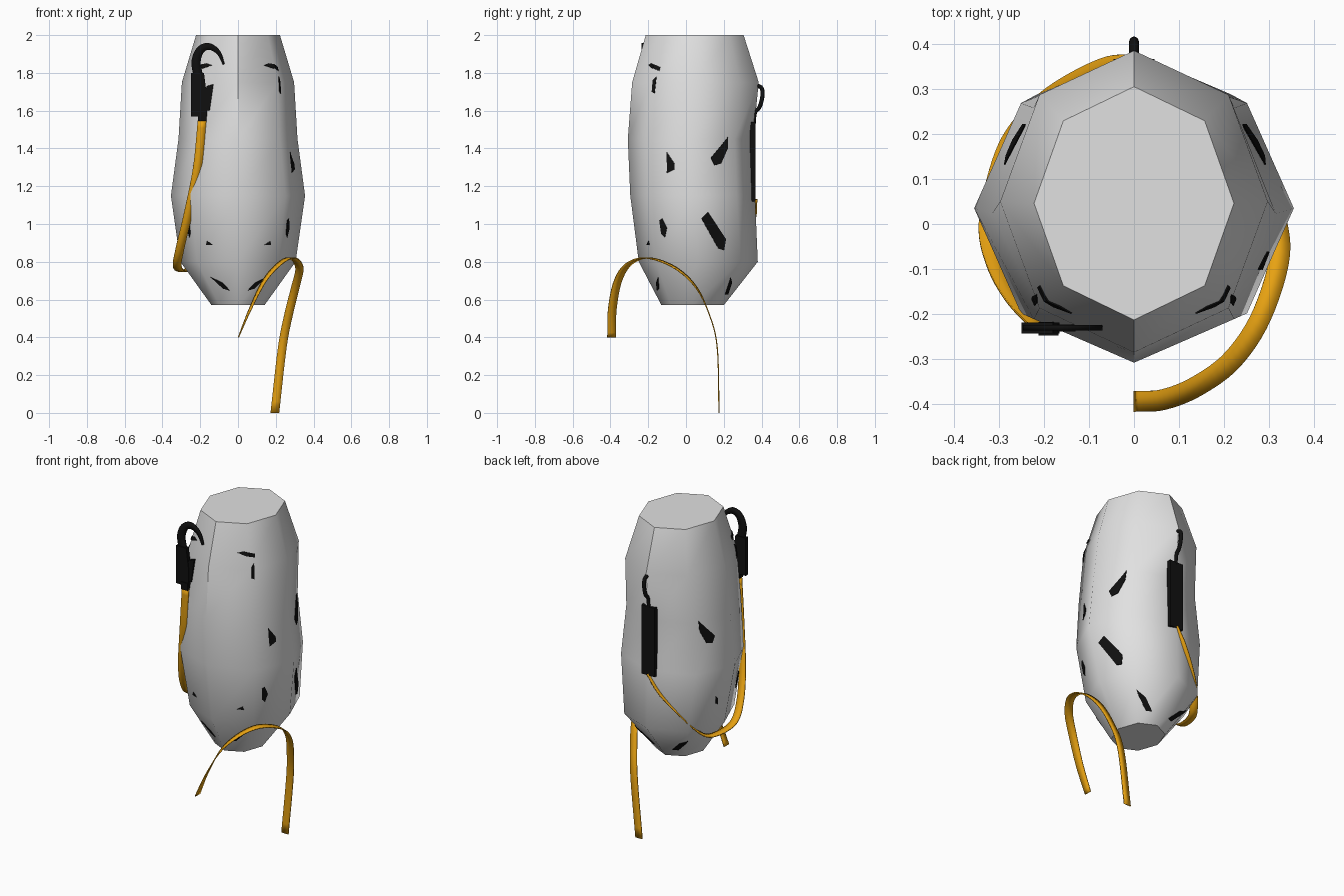
import bpy, bmesh, math
from mathutils import Vector
from mathutils.bvhtree import BVHTree

cube = bpy.data.objects.get("Cube")
if cube:
    bpy.data.objects.remove(cube)


def material(name, color):
    mat = bpy.data.materials.new(name)
    mat.use_nodes = True
    mat.diffuse_color = (*color, 1)
    mat.node_tree.nodes["Principled BSDF"].inputs["Base Color"].default_value = (*color, 1)
    return mat


GREY = material("light grey", (0.75, 0.75, 0.75))
ORANGE = material("strap orange", (0.8, 0.36, 0.006))
BLACK = material("black", (0.005, 0.005, 0.005))


def finish(name, bm, mat, smooth=None, thick=0):
    bmesh.ops.recalc_face_normals(bm, faces=bm.faces)
    mesh = bpy.data.meshes.new(name)
    bm.to_mesh(mesh)
    bm.free()
    mesh.materials.append(mat)
    obj = bpy.data.objects.new(name, mesh)
    bpy.context.collection.objects.link(obj)
    if thick:
        mod = obj.modifiers.new("Thickness", "SOLIDIFY")
        mod.thickness, mod.offset = thick, 0
    if smooth:
        bpy.ops.object.select_all(action="DESELECT")
        obj.select_set(True)
        bpy.context.view_layer.objects.active = obj
        bpy.ops.object.shade_smooth_by_angle(angle=math.radians(smooth))
    return obj


def spline(pts, steps=6):
    """Catmull-Rom points through the given path."""
    p = [Vector(q) for q in pts]
    p = [2 * p[0] - p[1]] + p + [2 * p[-1] - p[-2]]
    out = []
    for a, b, c, d in zip(p, p[1:], p[2:], p[3:]):
        for i in range(steps):
            t = i / steps
            out.append(0.5 * (2 * b + (c - a) * t + (2 * a - 5 * b + 4 * c - d) * t ** 2
                              + (3 * b - a - 3 * c + d) * t ** 3))
    return out + [p[-2]]


def ribbon(name, path, across, width, thick, mat):
    """Flat band: across(t, tangent) gives its width direction, width(t) its size."""
    pts = spline(path)
    bm = bmesh.new()
    last = None
    for i, p in enumerate(pts):
        t = i / (len(pts) - 1)
        tangent = pts[min(i + 1, len(pts) - 1)] - pts[max(i - 1, 0)]
        side = across(t, tangent).normalized() * width(t) / 2
        row = bm.verts.new(p - side), bm.verts.new(p + side)
        if last:
            bm.faces.new((last[0], last[1], row[1], row[0]))
        last = row
    return finish(name, bm, mat, 40, thick)


def plate(name, outline, y, thick, mat):
    """Extruded x-z outline."""
    bm = bmesh.new()
    bm.faces.new([bm.verts.new((x, y, z)) for x, z in outline])
    return finish(name, bm, mat, None, thick)


# Eight-sided tapered body: height, half width, front y, back y
rings = [(0.57, 0.14, -0.13, 0.2), (0.8, 0.305, -0.25, 0.38), (1.15, 0.355, -0.295, 0.365),
         (1.45, 0.315, -0.308, 0.355), (1.75, 0.297, -0.285, 0.385), (2.0, 0.222, -0.213, 0.305)]
bm = bmesh.new()
loops = []
for z, rx, front, back in rings:
    mid, ry = (front + back) / 2, (back - front) / 2
    loops.append([bm.verts.new((rx * math.cos(k * math.pi / 4), mid + ry * math.sin(k * math.pi / 4), z))
                  for k in range(8)])
for low, high in zip(loops, loops[1:]):
    for k in range(8):
        j = (k + 1) % 8
        bm.faces.new((low[k], low[j], high[j], high[k]))
bm.faces.new(loops[0][::-1])
bm.faces.new(loops[-1])
bmesh.ops.recalc_face_normals(bm, faces=bm.faces)
surface = BVHTree.FromBMesh(bm)
finish("body", bm, GREY, 48)


# Dark marks laid on the body surface, as y-z outlines seen from the side
def mark(name, outline, side):
    bm = bmesh.new()
    bm.faces.new([bm.verts.new((0, y, z)) for y, z in outline])
    bmesh.ops.triangulate(bm, faces=bm.faces)
    bmesh.ops.subdivide_edges(bm, edges=bm.edges, cuts=3, use_grid_fill=True)
    for v in bm.verts:
        hit, normal, _, _ = surface.ray_cast(Vector((side, v.co.y, v.co.z)), Vector((-side, 0, 0)))
        if hit:
            v.co = hit + normal * 0.004
    finish(name, bm, BLACK, None, 0.003)


both = {
    "shoulder_dash": [(-0.195, 1.84), (-0.18, 1.85), (-0.135, 1.83), (-0.14, 1.81), (-0.18, 1.825)],
    "shoulder_tick": [(-0.18, 1.7), (-0.165, 1.69), (-0.155, 1.78), (-0.175, 1.76)],
    "kite_mark": [(0.13, 1.35), (0.15, 1.31), (0.185, 1.32), (0.22, 1.4), (0.22, 1.46), (0.18, 1.41)],
    "low_mark": [(-0.14, 1.02), (-0.125, 1.03), (-0.1, 0.98), (-0.11, 0.93), (-0.13, 0.95)],
    "dot_mark": [(-0.205, 0.89), (-0.19, 0.89), (-0.195, 0.91)],
    "front_base_mark": [(-0.15, 0.65), (-0.14, 0.66), (-0.145, 0.72), (-0.155, 0.69)],
    "back_base_mark": [(0.205, 0.63), (0.22, 0.63), (0.24, 0.69), (0.235, 0.72)],
}
left_only = {
    "middle_mark": [(-0.1, 1.38), (-0.06, 1.32), (-0.06, 1.29), (-0.1, 1.27), (-0.085, 1.32)],
    "slanted_patch": [(0.08, 1.03), (0.115, 1.065), (0.21, 0.92), (0.2, 0.86), (0.17, 0.87)],
}
right_only = {"side_tick": [(0.12, 0.93), (0.135, 0.94), (0.14, 0.99), (0.125, 0.97)]}
for side, label, groups in ((1, "left", (both, left_only)), (-1, "right", (both, right_only))):
    for group in groups:
        for name, outline in group.items():
            mark(f"{label}_{name}", outline, side)


# Orange straps, twisting as they go around
def strap_width(t):
    return 0.046


def turn(start, end, begin):
    """Horizontal direction swinging from one axis to the other after a start point."""
    def across(t, tangent):
        s = max(0, (t - begin) / (1 - begin))
        return Vector(start) * math.cos(s * math.pi / 2) + Vector(end) * math.sin(s * math.pi / 2)
    return across


ribbon("loose_strap", [(0.195, 0.175, 0), (0.235, 0.165, 0.35), (0.27, 0.12, 0.53), (0.305, 0.05, 0.67),
                       (0.325, -0.06, 0.77), (0.285, -0.2, 0.82), (0.22, -0.3, 0.79), (0.14, -0.36, 0.7),
                       (0.065, -0.39, 0.55), (0.002, -0.394, 0.4)],
       turn((1, 0, 0), (0, -1, 0), 0.25), strap_width, 0.006, ORANGE)
ribbon("side_strap", [(-0.19, -0.235, 1.55), (-0.215, -0.22, 1.3), (-0.265, -0.165, 1.05),
                      (-0.305, -0.09, 0.88), (-0.322, 0, 0.78), (-0.295, 0.13, 0.75), (-0.255, 0.21, 0.77),
                      (-0.18, 0.285, 0.88), (-0.07, 0.345, 1.02), (0, 0.355, 1.13)],
       turn((-1, 0, 0), (0, 1, 0), 0.4), strap_width, 0.006, ORANGE)

# Front buckle and its tapered hook
plate("front_buckle", [(-0.25, 1.57), (-0.165, 1.57), (-0.165, 1.68), (-0.18, 1.8), (-0.25, 1.8)],
      -0.231, 0.024, BLACK)
plate("buckle_latch", [(-0.18, 1.6), (-0.15, 1.6), (-0.13, 1.74), (-0.165, 1.73), (-0.18, 1.68)],
      -0.231, 0.016, BLACK)
plate("buckle_link", [(-0.212, 1.545), (-0.168, 1.545), (-0.168, 1.59), (-0.212, 1.59)],
      -0.233, 0.03, BLACK)
ribbon("front_hook", [(-0.212, -0.23, 1.79), (-0.222, -0.23, 1.86), (-0.2, -0.23, 1.92), (-0.155, -0.23, 1.94),
                      (-0.105, -0.23, 1.91), (-0.075, -0.23, 1.845)],
       lambda t, d: Vector((-d.z, 0, d.x)), lambda t: 0.05 - 0.04 * t * t, 0.012, BLACK)

# Back plate and its round hook
plate("back_plate", [(-0.045, 1.12), (0.045, 1.12), (0.045, 1.54), (-0.045, 1.54)], 0.353, 0.028, BLACK)
curve = bpy.data.curves.new("back_hook", "CURVE")
curve.dimensions, curve.bevel_depth, curve.bevel_resolution = "3D", 0.011, 2
curve.use_fill_caps = True
path = spline([(0, 0.358, 1.53), (0, 0.365, 1.59), (0, 0.39, 1.62), (0, 0.405, 1.68),
               (0, 0.4, 1.72), (0, 0.378, 1.732)], 4)
line = curve.splines.new("POLY")
line.points.add(len(path) - 1)
for point, co in zip(line.points, path):
    point.co = (*co, 1)
curve.materials.append(BLACK)
bpy.context.collection.objects.link(bpy.data.objects.new("back_hook", curve))
